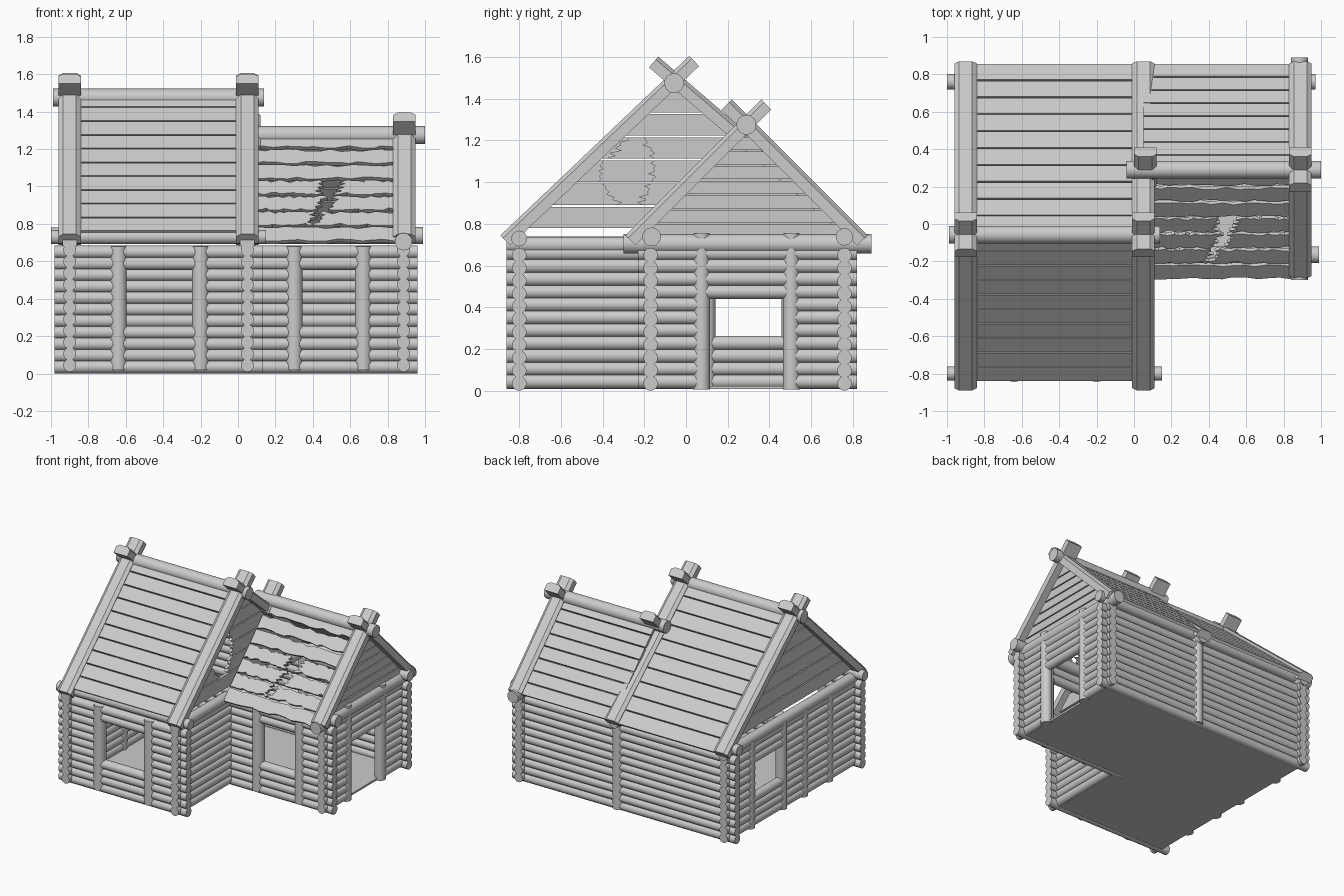
import bpy, bmesh, random
from mathutils import Vector as V

if "Cube" in bpy.data.objects:
    bpy.data.objects.remove(bpy.data.objects["Cube"])

random.seed(4)
LEFT, MID, RIGHT = -0.90, 0.05, 0.885        # cross-wall lines in x
FRONT, STEP, BACK = -0.80, -0.17, 0.76       # long-wall lines in y
PITCH, R = 0.0615, 0.035
X, Y, Z = V((1, 0, 0)), V((0, 1, 0)), V((0, 0, 1))


def finish(bm, name):
    bmesh.ops.recalc_face_normals(bm, faces=bm.faces)
    me = bpy.data.meshes.new(name)
    bm.to_mesh(me)
    bm.free()
    bpy.context.collection.objects.link(bpy.data.objects.new(name, me))


def log(bm, a, b, r, n=14):
    a, b = V(a), V(b)
    m = (b - a).to_track_quat('Z', 'Y').to_matrix().to_4x4()
    m.translation = (a + b) / 2
    res = bmesh.ops.create_cone(bm, cap_ends=True, segments=n, radius1=r, radius2=r,
                                depth=(b - a).length, matrix=m)
    for f in {f for v in res['verts'] for f in v.link_faces}:
        f.smooth = len(f.verts) == 4


def logs(name, *items):
    bm = bmesh.new()
    for a, b, r in items:
        log(bm, a, b, r)
    finish(bm, name)


def prism(bm, pts, origin, u, v, depth):
    """Flat outline in the u,v plane, thickened by the depth vector."""
    rings = [[bm.verts.new(origin + u * p + v * q + d) for p, q in pts]
             for d in (V(), depth)]
    bm.faces.new(rings[0])
    bm.faces.new(rings[1][::-1])
    for i in range(len(pts)):
        j = (i + 1) % len(pts)
        bm.faces.new((rings[0][i], rings[0][j], rings[1][j], rings[1][i]))


def wall(name, along, fixed, a, b, z0, openings=()):
    """Stack of logs, cut back where a row meets an opening (lo, hi, zlo, zhi)."""
    bm = bmesh.new()
    for k in range(11):
        z = z0 + k * PITCH
        spans, start = [], a
        for lo, hi, zl, zh in openings:
            if zl < z < zh:
                spans.append((start, lo))
                start = hi
        spans.append((start, b))
        for s, e in spans:
            if along == 'x':
                log(bm, (s, fixed, z), (e, fixed, z), R)
            else:
                log(bm, (fixed, s, z), (fixed, e, z), R)
    finish(bm, name)


def plank(l0, l1, r0, r1, v0, v1, rag_l=False, rag_r=False, rough=0.0):
    """Plank outline, with optional splintered ends and rough long edges."""
    def splinters(u0, u1, sign):
        out = []
        for i in range(1, 8):
            t = i / 8
            out.append((u0 + (u1 - u0) * t + sign * (0.035 if i % 2 else -0.015)
                        * random.random(), v0 + (v1 - v0) * t))
        return out

    def worn(ua, ub, v, s):
        return [(ua + (ub - ua) * (i + random.uniform(-.3, .3)) / 14,
                 v + s * rough * random.random() ** 2) for i in range(1, 14)] if rough else []
    pts = [(l0, v0)] + worn(l0, r0, v0, 1) + [(r0, v0)]
    pts += splinters(r0, r1, 1) if rag_r else []
    pts += [(r1, v1)] + worn(r1, l1, v1, -1) + [(l1, v1)]
    return pts + (splinters(l0, l1, -1)[::-1] if rag_l else [])


def broken(l0, l1, r0, r1, v0, v1, hole, rough=0.0):
    """One whole plank, or two splintered stubs either side of a hole."""
    if not hole:
        return [plank(l0, l1, r0, r1, v0, v1, rough=rough)]
    a0, a1, b0, b1 = hole
    return [plank(l0, l1, a0, a1, v0, v1, rag_r=True, rough=rough),
            plank(b0, b1, r0, r1, v0, v1, rag_l=True, rough=rough)]


def slope(eave, ridge):
    e, r = V((0, *eave)), V((0, *ridge))
    d = (r - e).normalized()
    n = d.cross(X)
    return e, d, n if n.z > 0 else -n, (r - e).length


def roof(name, eave, ridge, x0, x1, count, start=0.0, holes={}, rough=0.0):
    e, d, n, length = slope(eave, ridge)
    w = (length - start - 0.03) / count
    bm = bmesh.new()
    for i in range(count):
        v0 = start + i * w
        for pts in broken(x0, x0, x1, x1, v0, v0 + w - 0.008, holes.get(i), rough):
            prism(bm, pts, e - n * 0.022, X, d, n * -0.022)
    finish(bm, name)


def barge(name, eave, ridge, xs, over=0.1, start=0.0):
    """Chamfered edge boards that run past the ridge and cross."""
    e, d, n, length = slope(eave, ridge)
    prof = [(-.06, -.068), (.06, -.068), (.06, -.018), (.035, 0), (-.035, 0), (-.06, -.018)]
    bm = bmesh.new()
    for x in xs:
        prism(bm, prof, e + X * x + d * start, X, n, d * (length + over - start))
    finish(bm, name)


def gable(name, x, eave_a, apex, eave_b, z0, pitch, drop=0.06, holes={}):
    bm = bmesh.new()
    za = apex[1] - drop

    def edge(z, eave):
        t = (za - z) / (apex[1] - eave[1])
        return apex[0] + (eave[0] - apex[0]) * t
    z, i = z0, 0
    while z < za - 0.02:
        t = min(z + pitch - 0.009, za - 0.004)
        for pts in broken(edge(z, eave_a), edge(t, eave_a), edge(z, eave_b), edge(t, eave_b),
                          z, t, holes.get(i)):
            prism(bm, pts, X * (x - 0.012), Y, Z, X * 0.024)
        z += pitch
        i += 1
    finish(bm, name)


# Floor slab in an L shape
bm = bmesh.new()
prism(bm, [(LEFT, FRONT), (MID, FRONT), (MID, STEP), (RIGHT, STEP), (RIGHT, BACK), (LEFT, BACK)],
      V((0, 0, 0.008)), X, Y, Z * 0.015)
finish(bm, "floor")

# Log walls with window and door openings
ZX, ZY = 0.035, 0.044
wall("front_wall", 'x', FRONT, -0.98, 0.13, ZX, [(-0.62, -0.22, 0.27, 0.54)])
wall("wing_front_wall", 'x', STEP, -0.02, 0.96, ZX, [(0.32, 0.65, 0.27, 0.58)])
wall("back_wall", 'x', BACK, -0.98, 0.96, ZX)
wall("left_wall", 'y', LEFT, -0.86, 0.82, ZY, [(0.12, 0.47, 0.25, 0.52)])
wall("main_right_wall", 'y', MID, -0.86, -0.10, ZY)
wall("wing_right_wall", 'y', RIGHT, -0.23, 0.82, ZY, [(0.09, 0.49, -1, 0.47)])

# Upright posts beside the openings and along the walls
logs("front_posts", *[((x, y, 0.02), (x, y, 0.68), 0.046) for x, y in
                      ((-0.64, FRONT), (-0.2, FRONT), (0.3, STEP), (0.67, STEP))])
logs("door_posts", *[((RIGHT, y, 0.005), (RIGHT, y, 0.755), 0.041) for y in (0.075, 0.505)])
logs("left_posts", *[((LEFT, y, 0.01), (LEFT, y, 0.7), 0.042) for y in (0.5, 0.1, -0.16, -0.47)])
logs("back_post", ((MID, BACK, 0.01), (MID, BACK, 0.7), 0.046))

# Beams on top of the walls, and the two ridge logs
logs("eave_beams", ((-1.0, FRONT, 0.73), (0.15, FRONT, 0.73), 0.038),
     ((0.0, STEP + 0.005, 0.738), (0.99, STEP + 0.005, 0.738), 0.045),
     ((-1.0, BACK, 0.738), (0.97, BACK, 0.738), 0.042))
logs("gable_beams", ((LEFT, -0.86, 0.7), (LEFT, 0.83, 0.7), 0.04),
     ((MID, -0.86, 0.7), (MID, 0.83, 0.7), 0.04),
     ((RIGHT, -0.30, 0.705), (RIGHT, 0.89, 0.705), 0.047))
logs("ridge_logs", ((-0.99, -0.057, 1.475), (0.14, -0.057, 1.475), 0.048),
     ((-0.04, 0.29, 1.275), (1.0, 0.29, 1.275), 0.048))

# Roof planks; the wing's front slope is worn and broken open
MF, MR, MB = (-0.89, 0.745), (-0.057, 1.537), (0.87, 0.74)
WF, WR, WB = (-0.29, 0.745), (0.29, 1.325), (0.87, 0.745)
roof("main_roof_front", MF, MR, LEFT, MID, 10, start=0.05)
roof("main_roof_back", MB, MR, LEFT, MID, 10)
roof("wing_roof_back", WB, WR, MID, RIGHT, 8)
roof("wing_roof_front", WF, WR, MID + 0.03, RIGHT, 7, start=-0.03, rough=0.018,
     holes={1: (0.38, 0.40, 0.42, 0.46), 2: (0.40, 0.46, 0.50, 0.53),
            3: (0.42, 0.44, 0.53, 0.58)})

# Crossing edge boards
MX = (LEFT, MID)
barge("main_edge_front", MF, MR, MX)
barge("main_edge_back", MB, MR, MX)
barge("wing_edge_front", WF, WR, (RIGHT + 0.005,))
barge("wing_edge_back", WB, WR, (RIGHT + 0.005,))
barge("wing_inner_tip", WF, WR, (MID + 0.01,), start=0.68)

# Gable boards; the main right gable has a ragged hole
gable("left_gable", LEFT, MF, MR, MB, 0.78, 0.111)
gable("main_right_gable", MID, MF, MR, MB, 0.78, 0.111,
      holes={1: (-0.33, -0.40, -0.21, -0.17), 2: (-0.42, -0.40, -0.16, -0.15),
             3: (-0.38, -0.28, -0.15, -0.20)})
gable("wing_gable", RIGHT, WF, WR, WB, 0.735, 0.07)
